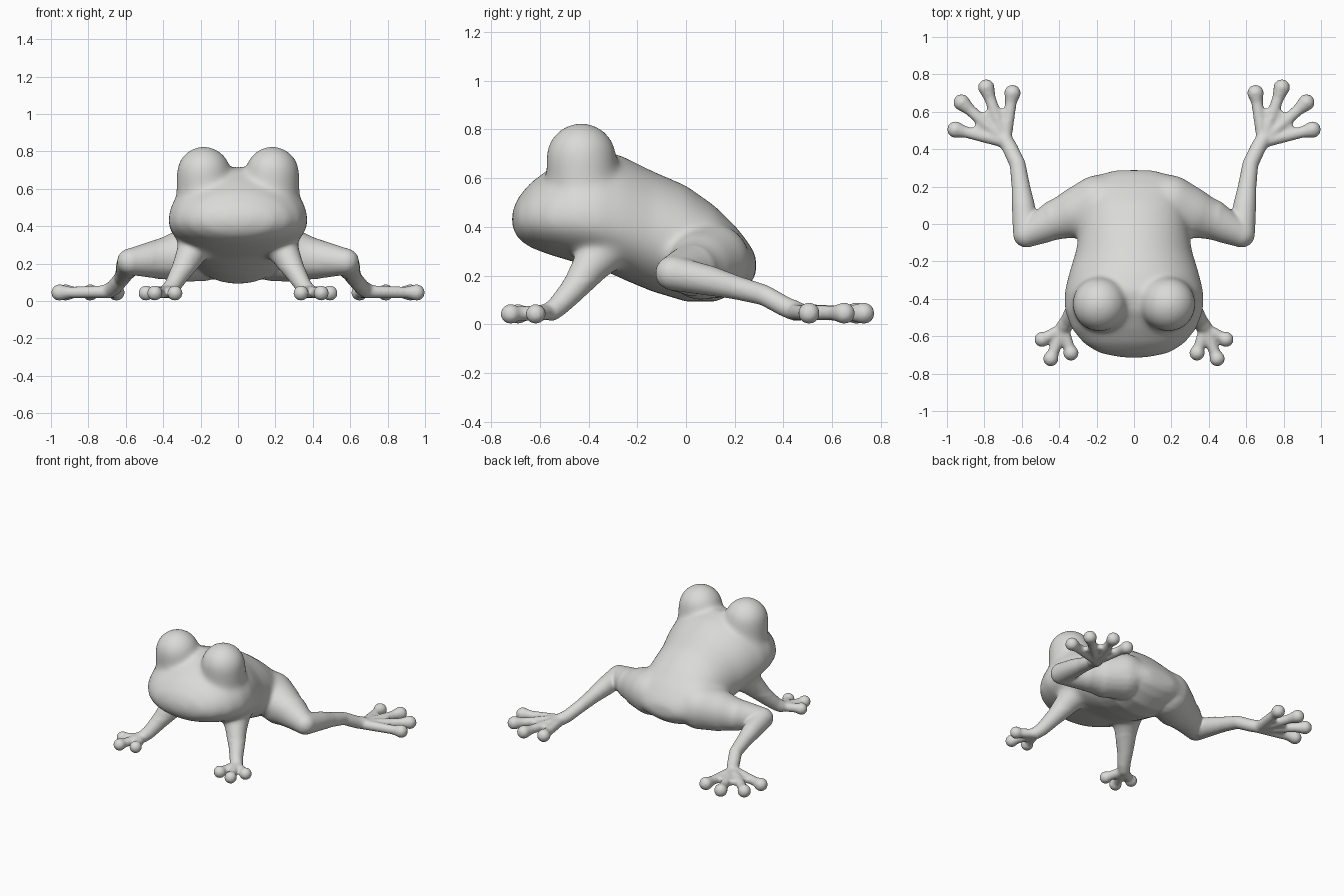
import bpy, bmesh
from math import cos, sin, pi
from mathutils import Vector, Matrix

cube = bpy.data.objects.get("Cube")
if cube:
    bpy.data.objects.remove(cube, do_unlink=True)

VOXEL = 0.008


def material(name, rgb, rough=0.6):
    m = bpy.data.materials.new(name)
    m.use_nodes = True
    m.diffuse_color = (*rgb, 1)
    node = next(n for n in m.node_tree.nodes if n.type == 'BSDF_PRINCIPLED')
    node.inputs["Base Color"].default_value = (*rgb, 1)
    node.inputs["Roughness"].default_value = rough
    return m


SKIN, BELLY, DARK, SPOT = range(4)
materials = [material("pale_grey_skin", (0.70, 0.70, 0.68)),
             material("cream_underside", (0.65, 0.65, 0.51)),
             material("dark_green_black", (0.018, 0.028, 0.02)),
             material("pale_yellow_spot", (0.68, 0.70, 0.46))]

bm = bmesh.new()


def ball(p, r):
    bmesh.ops.create_icosphere(bm, subdivisions=3, radius=r, matrix=Matrix.Translation(p))


def limb(points):
    """Chain of balls joined by tapered cones; points are (x, y, z, radius)."""
    for a in points:
        ball(a[:3], a[3])
    for a, b in zip(points, points[1:]):
        p, q = Vector(a[:3]), Vector(b[:3])
        d = q - p
        turn = Vector((0, 0, 1)).rotation_difference(d).to_matrix().to_4x4()
        bmesh.ops.create_cone(bm, cap_ends=True, segments=24, radius1=a[3], radius2=b[3],
                              depth=d.length, matrix=Matrix.Translation((p + q) / 2) @ turn)


def foot(root, tips, shaft, tip_r, web):
    """Webbed foot: one tapered toe per tip and a thin hull between the toes."""
    root = Vector(root)
    fan = [root]
    for t in tips:
        tip = Vector((t[0], t[1], tip_r))
        mid = root.lerp(tip, 0.8)
        limb([(*root, shaft * 1.1), (*mid, shaft), (*tip, tip_r)])
        fan.append(root.lerp(tip, web))
    verts = [bm.verts.new(p + Vector((0, 0, h))) for p in fan for h in (-0.02, 0.02)]
    bmesh.ops.convex_hull(bm, input=verts)


# Torso and head: cross-sections as (y, bottom, widest height, top, half width)
SECTIONS = [
    (-0.715, .40, .43, .46, .07), (-0.69, .35, .43, .52, .19), (-0.64, .315, .43, .58, .27),
    (-0.56, .285, .43, .64, .335), (-0.46, .255, .43, .70, .372), (-0.36, .23, .42, .72, .372),
    (-0.26, .185, .40, .69, .347), (-0.14, .135, .36, .63, .31), (0, .093, .32, .57, .29),
    (.12, .093, .29, .485, .27), (.21, .13, .27, .395, .25), (.26, .165, .25, .33, .2),
    (.288, .2, .24, .28, .11)]
N = 40
rings = []
for y, low, wide, top, w in SECTIONS:
    ring = []
    for i in range(N):
        a = 2 * pi * i / N
        reach = top - wide if sin(a) > 0 else wide - low
        ring.append(bm.verts.new((w * cos(a), y, wide + reach * sin(a))))
    rings.append(ring)
for r, s in zip(rings, rings[1:]):
    for i in range(N):
        j = (i + 1) % N
        bm.faces.new((r[i], r[j], s[j], s[i]))
bm.faces.new(rings[0])
bm.faces.new(rings[-1])

for s in (-1, 1):
    def side(points):
        return [(s * p[0], *p[1:]) for p in points]

    # Eye bulge
    limb(side([(.18, -.42, .54, .15), (.183, -.43, .682, .146)]))
    # Hind leg: hip, thigh, knee, shin, ankle
    limb(side([(.19, .11, .26, .155), (.3, .06, .24, .14), (.41, .025, .225, .11),
               (.575, -.055, .21, .072), (.592, .1, .178, .062), (.605, .2, .152, .05),
               (.622, .32, .12, .043), (.665, .41, .07, .042), (.69, .45, .055, .042)]))
    foot((s * .69, .44, .05), side([(.65, .70), (.79, .73), (.922, .65), (.955, .505)]),
         .031, .045, .64)
    # Front leg: shoulder, elbow, wrist
    limb(side([(.22, -.33, .31, .1), (.265, -.4, .23, .076), (.315, -.465, .14, .054),
               (.35, -.52, .08, .045), (.375, -.55, .055, .042)]))
    foot((s * .38, -.56, .05), side([(.492, -.617), (.445, -.72), (.337, -.69)]),
         .03, .042, .5)

bmesh.ops.recalc_face_normals(bm, faces=bm.faces[:])
mesh = bpy.data.meshes.new("frog_body")
bm.to_mesh(mesh)
bm.free()
frog = bpy.data.objects.new("frog_body", mesh)
bpy.context.scene.collection.objects.link(frog)

# Fuse all parts into one skin
mod = frog.modifiers.new("fuse", 'REMESH')
mod.mode = 'VOXEL'
mod.voxel_size = VOXEL
deps = bpy.context.evaluated_depsgraph_get()
skin = bpy.data.meshes.new_from_object(frog.evaluated_get(deps))
frog.modifiers.clear()
frog.data = skin
skin.name = "frog_skin"
bpy.data.meshes.remove(mesh)

bm = bmesh.new()
bm.from_mesh(skin)


def relax(verts, times):
    for _ in range(times):
        bmesh.ops.smooth_vert(bm, verts=verts, factor=0.5,
                              use_axis_x=True, use_axis_y=True, use_axis_z=True)


# Soft blends on the trunk, a lighter pass over the thin limbs
relax([v for v in bm.verts if abs(v.co.x) < .45 and v.co.z > .18], 40)
relax(bm.verts[:], 7)

SPOTS = [(.02, .19, .024), (.165, .21, .02), (.1, .0, .028), (-.065, .085, .02), (-.14, -.13, .03)]
EYE, GLINT = Vector((.25, -.535, .722)), Vector((.225, -.53, .795))


def colour(face):
    c, n = face.calc_center_median(), face.normal
    m = Vector((abs(c.x), c.y, c.z))
    # Pupils with a flat lower edge and a notch at the top
    if (m - EYE).length < .083 and m.z > .673 and (m - GLINT).length > .026:
        return DARK
    # Smiling mouth line
    if m.x < .285 and m.y < -.5 and abs(m.z - .433 - .6 * m.x ** 2) < .0095:
        return DARK
    # Back spots
    if n.z > .2 and any((c.x - x) ** 2 + (c.y - y) ** 2 < r * r for x, y, r in SPOTS):
        return SPOT
    return BELLY if n.z < -.3 else SKIN


def paint():
    bm.normal_update()
    for f in bm.faces:
        f.material_index = colour(f)
        f.smooth = True


# Refine the mesh only along the edges of the painted details, then repaint
paint()
border = set()
for e in bm.edges:
    kinds = {f.material_index for f in e.link_faces}
    if len(kinds) > 1 and max(kinds) >= DARK:
        border.update(f for v in e.verts for f in v.link_faces)
edges = list({e for f in border for e in f.edges})
bmesh.ops.subdivide_edges(bm, edges=edges, cuts=2, use_grid_fill=True)
paint()
bm.to_mesh(skin)
bm.free()

skin.materials.clear()
for m in materials:
    skin.materials.append(m)
